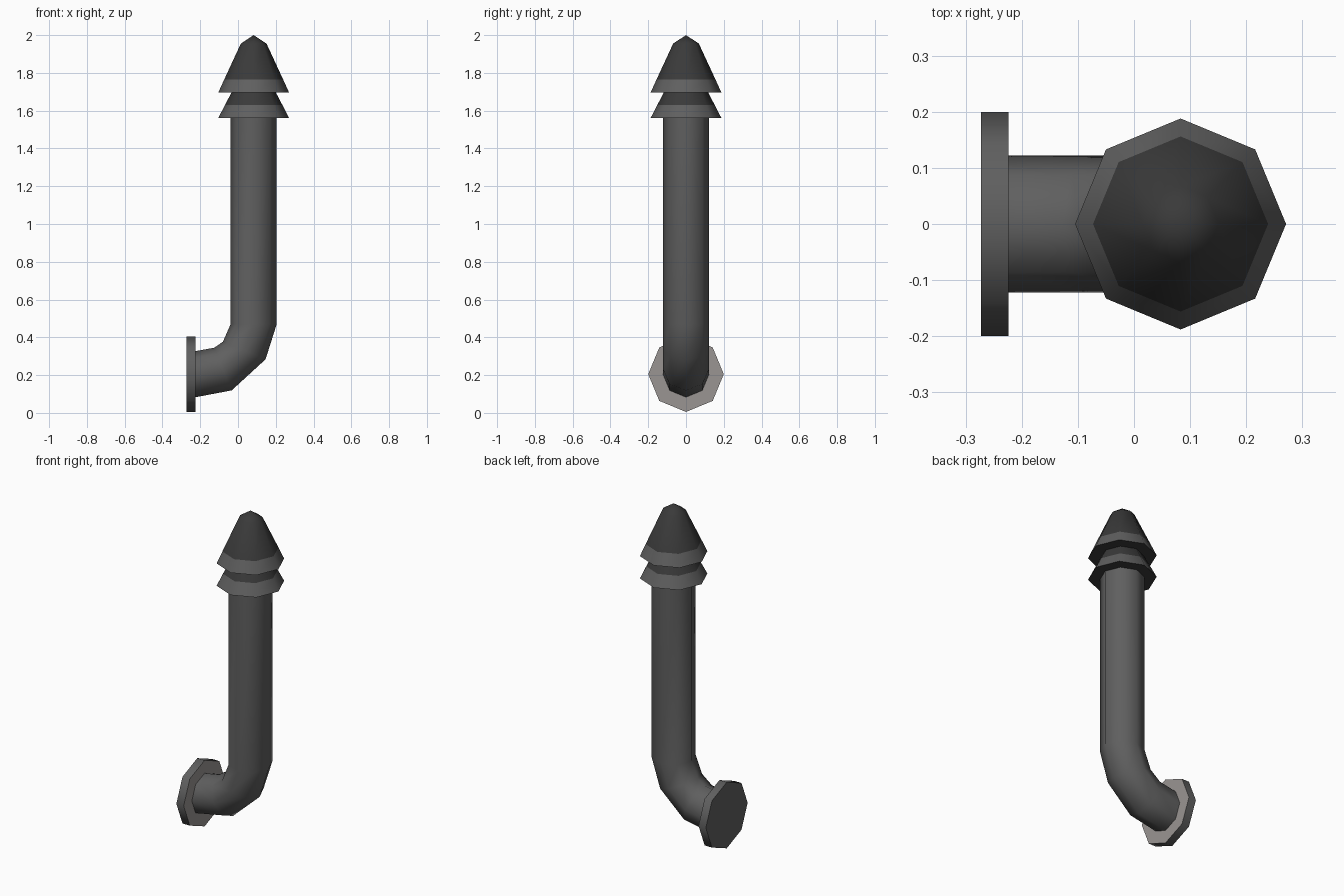
import bpy, bmesh, math
from mathutils import Vector

if "Cube" in bpy.data.objects:
    bpy.data.objects.remove(bpy.data.objects["Cube"])

SIDES = 8
AXIS_X = 0.083      # centre line of the upright pipe
FLANGE_Z = 0.205    # centre height of the wall flange


def material(name, rgb):
    m = bpy.data.materials.new(name)
    m.use_nodes = True
    m.diffuse_color = (*rgb, 1)
    m.node_tree.nodes["Principled BSDF"].inputs["Base Color"].default_value = (*rgb, 1)
    return m


grey = material("iron grey", (0.115, 0.115, 0.115))
dark = material("soot grey", (0.042, 0.042, 0.042))
light = material("light grey", (0.32, 0.30, 0.29))


def loft(name, rings, mats, pick=None):
    """Skin octagonal rings (centre, u vector, v vector) and cap both ends."""
    bm = bmesh.new()
    loops = []
    for centre, u, v in rings:
        angles = [math.tau * i / SIDES for i in range(SIDES)]
        loops.append([bm.verts.new(Vector(centre) + Vector(u) * math.cos(a) + Vector(v) * math.sin(a))
                      for a in angles])
    for a, b in zip(loops, loops[1:]):
        for i in range(SIDES):
            j = (i + 1) % SIDES
            bm.faces.new((a[i], a[j], b[j], b[i]))
    bm.faces.new(loops[0])
    bm.faces.new(loops[-1])
    bmesh.ops.remove_doubles(bm, verts=bm.verts, dist=0.0005)
    bmesh.ops.recalc_face_normals(bm, faces=bm.faces)
    if pick:
        for f in bm.faces:
            f.material_index = pick(f)
    mesh = bpy.data.meshes.new(name)
    bm.to_mesh(mesh)
    bm.free()
    for m in mats:
        mesh.materials.append(m)
    obj = bpy.data.objects.new(name, mesh)
    bpy.context.collection.objects.link(obj)
    bpy.ops.object.select_all(action='DESELECT')
    obj.select_set(True)
    bpy.context.view_layer.objects.active = obj
    bpy.ops.object.shade_smooth_by_angle(angle=math.radians(60))
    return obj


def level_ring(z, r):
    return (AXIS_X, 0, z), (r, 0, 0), (0, r, 0)


def pipe_ring(x, z, degrees, r=0.122):
    """Pipe section whose outer side points at the given angle below +x."""
    a = math.radians(degrees)
    return (x, 0, z), (r * math.cos(a), 0, -r * math.sin(a)), (0, r, 0)


def flange_ring(x, r=0.2):
    return (x, 0, FLANGE_Z), (0, 0, r), (0, r, 0)


# Wall flange, lighter on the side facing the pipe
loft("wall_flange", [flange_ring(-0.273), flange_ring(-0.224)], [grey, light],
     lambda f: int(f.normal.x > 0.9))

# Pipe with its bent elbow
loft("bent_pipe", [pipe_ring(-0.24, FLANGE_Z, 90), pipe_ring(-0.224, FLANGE_Z, 90),
                   pipe_ring(-0.08, 0.232, 67.5), pipe_ring(0.033, 0.33, 22.5),
                   pipe_ring(AXIS_X, 0.47, 0), pipe_ring(AXIS_X, 1.6, 0)], [grey])


# Chimney cap: two skirts with a pale rim band, dark elsewhere
def cap(name, profile):
    rim_top = profile[1][0]
    loft(name, [level_ring(z, r) for z, r in profile], [dark, grey],
         lambda f: int(f.normal.z > 0 and f.calc_center_median().z < rim_top))


cap("lower_skirt", [(1.56, 0.188), (1.63, 0.152), (1.71, 0.11)])
cap("upper_cone", [(1.695, 0.188), (1.765, 0.156), (1.955, 0.068), (2.0, 0.0)])
